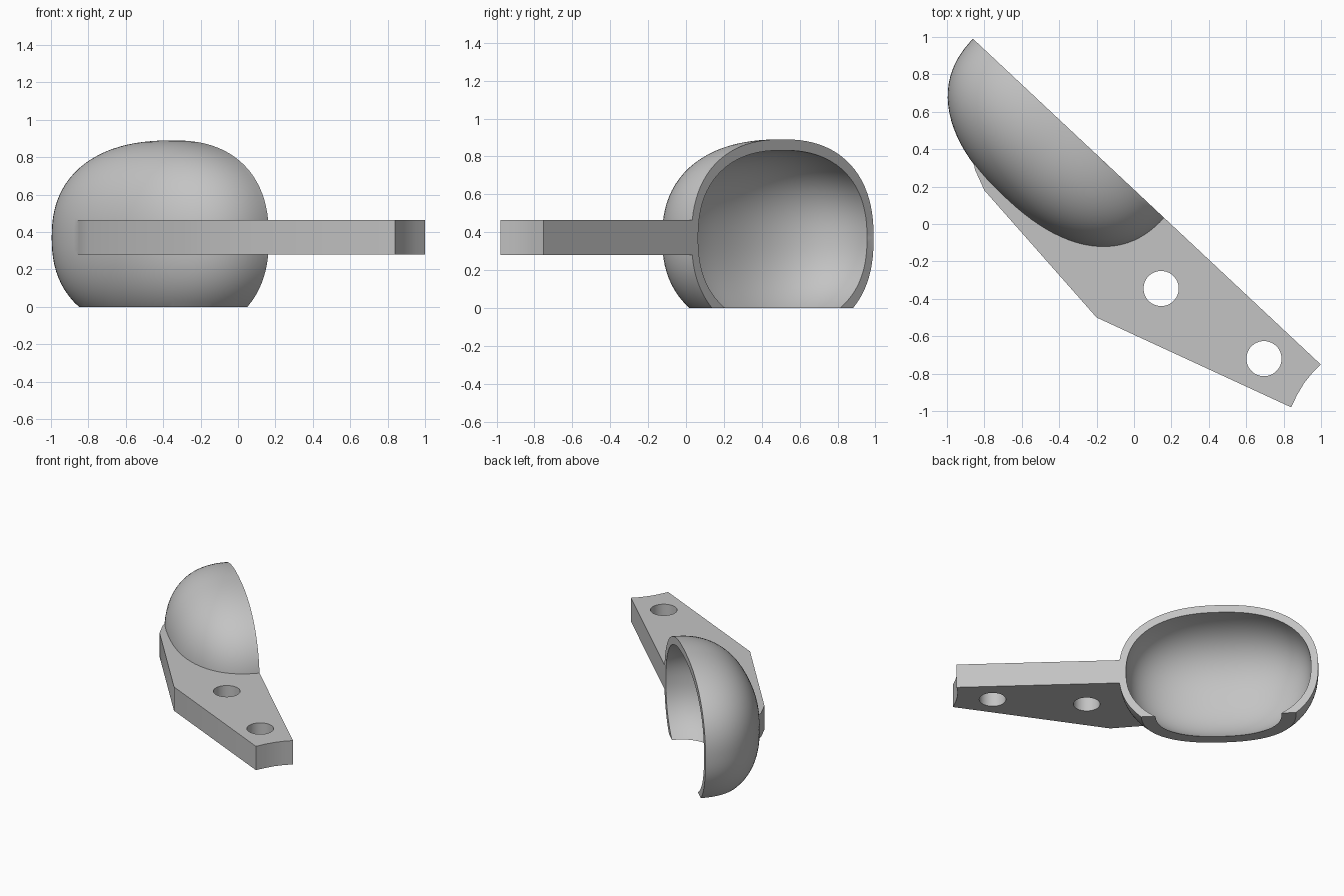
import bpy, bmesh, math
from mathutils import Vector, Matrix

cube = bpy.data.objects.get("Cube")
if cube:
    bpy.data.objects.remove(cube, do_unlink=True)

grey = bpy.data.materials.new("plain grey")
grey.use_nodes = True
colour = (0.55, 0.55, 0.55, 1)
grey.diffuse_color = colour
grey.node_tree.nodes["Principled BSDF"].inputs["Base Color"].default_value = colour

# Frame of the open mouth: its centre and the direction of its long axis
CENTRE = Vector((-0.348, 0.51, 0.37))
FRAME = Matrix.Translation(CENTRE) @ Matrix.Rotation(math.atan2(-0.96, 1.025), 4, "Z")


def add_object(name, bm):
    bmesh.ops.recalc_face_normals(bm, faces=bm.faces)
    mesh = bpy.data.meshes.new(name)
    bm.to_mesh(mesh)
    bm.free()
    mesh.materials.append(grey)
    obj = bpy.data.objects.new(name, mesh)
    bpy.context.collection.objects.link(obj)
    return obj


def rounded_ellipsoid(name, radii, power=2.35):
    """Ellipsoid with slightly squared shoulders, set in the mouth frame."""
    bm = bmesh.new()
    bmesh.ops.create_uvsphere(bm, u_segments=96, v_segments=48, radius=1)
    for v in bm.verts:
        size = sum(abs(c) ** power for c in v.co) ** (1 / power)
        v.co = FRAME @ Vector(c / size * r for c, r in zip(v.co, radii))
    return add_object(name, bm)


def prism(name, outline, bottom, top):
    bm = bmesh.new()
    face = bm.faces.new([bm.verts.new((x, y, bottom)) for x, y in outline])
    moved = bmesh.ops.extrude_face_region(bm, geom=[face])["geom"]
    verts = [g for g in moved if isinstance(g, bmesh.types.BMVert)]
    bmesh.ops.translate(bm, verts=verts, vec=(0, 0, top - bottom))
    return add_object(name, bm)


def box(name, size, matrix):
    bm = bmesh.new()
    bmesh.ops.create_cube(bm, size=size, matrix=matrix)
    return add_object(name, bm)


def combine(target, other, operation):
    mod = target.modifiers.new(operation.lower(), "BOOLEAN")
    mod.operation, mod.solver, mod.object = operation, "EXACT", other
    bpy.context.view_layer.objects.active = target
    bpy.ops.object.modifier_apply(modifier=mod.name)
    bpy.data.objects.remove(other, do_unlink=True)


# Cup body and flat handle, joined
scoop = rounded_ellipsoid("cup_with_handle", (0.703, 0.505, 0.52))
handle_outline = [(-0.5, 0.5), (-0.86, 0.34), (-0.85, 0.29), (-0.8, 0.18), (-0.2, -0.5),
                  (0.84, -0.98), (0.873, -0.912), (0.91, -0.85), (0.952, -0.798),
                  (1.0, -0.75), (1.06, -0.69), (0.2, 0.12)]
combine(scoop, prism("handle", handle_outline, 0.28, 0.465), "UNION")

# Hollow inside of the cup
combine(scoop, rounded_ellipsoid("hollow", (0.652, 0.45, 0.462)), "DIFFERENCE")

# Two round holes through the handle
for x, y in [(0.145, -0.345), (0.695, -0.72)]:
    ring = [(x + 0.094 * math.cos(a), y + 0.094 * math.sin(a))
            for a in (math.tau * i / 48 for i in range(48))]
    combine(scoop, prism("hole", ring, 0.1, 0.7), "DIFFERENCE")

# Open mouth and flat open base
combine(scoop, box("mouth_cut", 4, FRAME @ Matrix.Translation((0, 2, 0))), "DIFFERENCE")
combine(scoop, box("base_cut", 4, Matrix.Translation((0, 0, -2))), "DIFFERENCE")

bpy.ops.object.select_all(action="DESELECT")
scoop.select_set(True)
bpy.context.view_layer.objects.active = scoop
bpy.ops.object.shade_smooth_by_angle(angle=math.radians(25))
